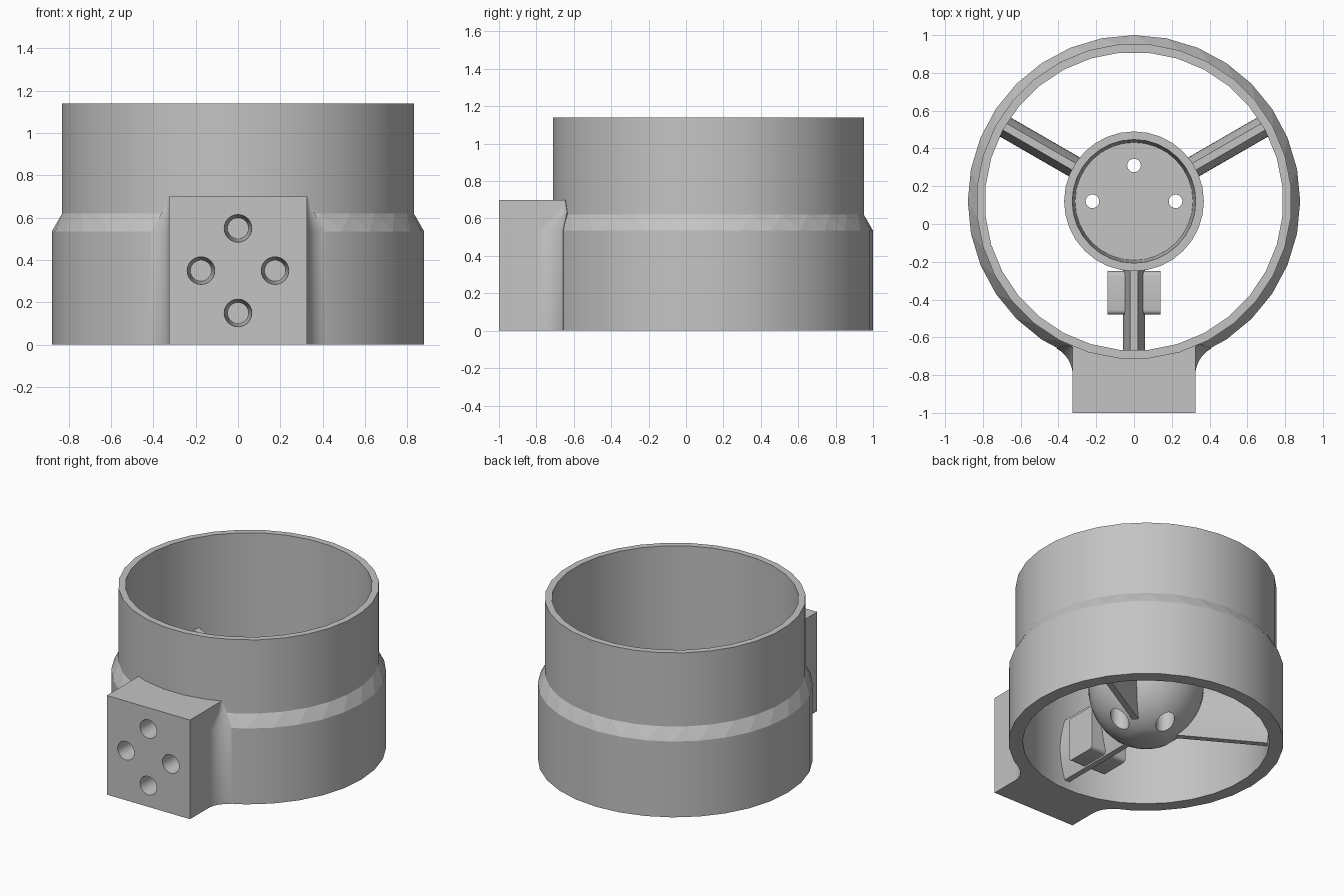
import bpy, bmesh, math
from mathutils import Matrix, Vector

cube = bpy.data.objects.get("Cube")
if cube:
    bpy.data.objects.remove(cube, do_unlink=True)

CY = 0.12            # y of the duct axis
R_LOW, R_UP, R_IN = 0.88, 0.835, 0.79
SEG = 32

grey = bpy.data.materials.new("plain_grey")
grey.use_nodes = True
grey.diffuse_color = (0.55, 0.55, 0.55, 1)
grey.node_tree.nodes["Principled BSDF"].inputs["Base Color"].default_value = (0.55, 0.55, 0.55, 1)


def finish(name, bm):
    bmesh.ops.remove_doubles(bm, verts=bm.verts, dist=1e-5)
    bmesh.ops.recalc_face_normals(bm, faces=bm.faces)
    mesh = bpy.data.meshes.new(name)
    bm.to_mesh(mesh)
    bm.free()
    mesh.materials.append(grey)
    obj = bpy.data.objects.new(name, mesh)
    bpy.context.collection.objects.link(obj)
    return obj


def activate(obj):
    bpy.ops.object.select_all(action='DESELECT')
    obj.select_set(True)
    bpy.context.view_layer.objects.active = obj


def smooth(obj, degrees=30):
    activate(obj)
    bpy.ops.object.shade_smooth_by_angle(angle=math.radians(degrees))


def skin(bm, loops, closed=False):
    """Bridge equal point loops; cap the ends unless the stack is closed."""
    rows = [[bm.verts.new(p) for p in loop] for loop in loops]
    pairs = list(zip(rows, rows[1:] + rows[:1]))
    for a, b in pairs if closed else pairs[:-1]:
        for i in range(len(a)):
            j = (i + 1) % len(a)
            bm.faces.new((a[i], a[j], b[j], b[i]))
    if not closed:
        bm.faces.new(rows[0])
        bm.faces.new(rows[-1])


def circle(r, z, turn=0, segs=SEG):
    step = math.tau / segs
    return [Vector((r * math.cos((i + turn) * step), r * math.sin((i + turn) * step), z))
            for i in range(segs)]


def lathe(name, profile, matrix, segs=SEG):
    """Solid of revolution around local z, flat end caps."""
    bm = bmesh.new()
    skin(bm, [circle(r, z, 0, segs) for r, z in profile])
    bm.transform(matrix)
    return finish(name, bm)


def cut(obj, cutters):
    for c in cutters:
        c.hide_render = True
        mod = obj.modifiers.new("hole", 'BOOLEAN')
        mod.operation, mod.solver, mod.object = 'DIFFERENCE', 'EXACT', c
        activate(obj)
        bpy.ops.object.modifier_apply(modifier=mod.name)
        bpy.data.objects.remove(c, do_unlink=True)


axis = Matrix.Translation((0, CY, 0))

# Duct: upper rows are turned half a step, giving a faceted shoulder
bm = bmesh.new()
rows = [(R_LOW, 0, 0), (R_LOW, 0.535, 0), (R_UP, 0.62, 0.5),
        (R_UP, 1.14, 0.5), (R_IN, 1.14, 0.5), (R_IN, 0, 0.5)]
skin(bm, [circle(*row) for row in rows], closed=True)
bm.transform(axis)
bmesh.ops.triangulate(bm, faces=bm.faces, quad_method='SHORT_EDGE')
duct = finish("duct", bm)
smooth(duct, 20)
for f in duct.data.polygons:
    if 0.54 < f.center.z < 0.615 and f.normal.z > 0.1:
        f.use_smooth = False


# Mounting block with concave fillets that shrink above the shoulder
def block_outline(z, ring, fillet):
    half = 0.325
    cx = half + fillet
    cy = -math.sqrt((ring + fillet) ** 2 - cx ** 2)
    end = math.atan2(-cy, -cx)
    side = [(half, -1 - CY)]
    for i in range(9):
        a = math.pi + (end - math.pi) * i / 8
        side.append((cx + fillet * math.cos(a), cy + fillet * math.sin(a)))
    foot = math.atan2(side[-1][0], -side[-1][1])
    side += [(0.815 * math.sin(foot * k), -0.815 * math.cos(foot * k))
             for k in (0.95, 0.7, 0.4, 0.1)]
    full = side + [(-x, y) for x, y in reversed(side)]
    return [Vector((x, y + CY, z)) for x, y in full]


bm = bmesh.new()
skin(bm, [block_outline(*s) for s in
          [(0, R_LOW, 0.16), (0.535, R_LOW, 0.16), (0.635, R_UP, 0.05), (0.7, R_UP, 0.012)]])
block = finish("mounting_block", bm)
cut(block, [lathe("bolt_cutter", [(0.066, -0.01), (0.05, 0.22)],
                  Matrix.Translation((x, -1, z)) @ Matrix.Rotation(-math.pi / 2, 4, 'X'), 24)
            for x, z in [(0, 0.55), (0, 0.15), (-0.175, 0.35), (0.175, 0.35)]])
smooth(block, 28)

# Hub: open cup with a rounded nose and counterbored screw holes
HUB, NOSE = 0.37, 0.4


def nose_radius(z):
    return HUB if z >= NOSE else HUB * math.sqrt(1 - ((NOSE - z) / NOSE) ** 2)


angles = [0.23 + (math.pi / 2 - 0.23) * i / 12 for i in range(13)]
profile = [(HUB * math.sin(a), NOSE * (1 - math.cos(a))) for a in angles]
profile += [(HUB, 0.58), (0.327, 0.58), (0.312, 0.3)]
hub = lathe("hub", profile, axis)
cut(hub, [lathe("screw_cutter", [(0.06, -0.1), (0.06, 0.22), (0.036, 0.22), (0.036, 0.5)],
                Matrix.Translation((x, CY + y, 0)), 20)
          for x, y in [(0, 0.19), (-0.22, 0), (0.22, 0)]])
smooth(hub)

# Three streamlined struts between hub and duct
for name, deg in [("left_strut", 30), ("right_strut", 150), ("front_strut", 270)]:
    levels = [i / 14 for i in range(15)]
    side = [(0.02 + 0.038 * math.sin(math.pi * t), 0.06 + 0.44 * t) for t in levels]
    section = side + [(-w, z) for w, z in reversed(side)]
    inner = [Vector((nose_radius(z) - 0.025, w, z)) for w, z in section]
    outer = [Vector((0.805, w, z)) for w, z in section]
    bm = bmesh.new()
    skin(bm, [inner, outer])
    bm.transform(axis @ Matrix.Rotation(math.radians(deg), 4, 'Z'))
    smooth(finish(name, bm))

# Box carried on the front strut, rounded along its crosswise edges
bm = bmesh.new()
bmesh.ops.create_cube(bm, size=1, matrix=Matrix.Translation((0, -0.365, 0.225))
                      @ Matrix.Diagonal((0.28, 0.23, 0.31, 1)))
cross = [e for e in bm.edges if abs(e.verts[0].co.x - e.verts[1].co.x) > 0.1]
bmesh.ops.bevel(bm, geom=cross, offset=0.025, segments=4, profile=0.5, affect='EDGES')
smooth(finish("strut_box", bm))
